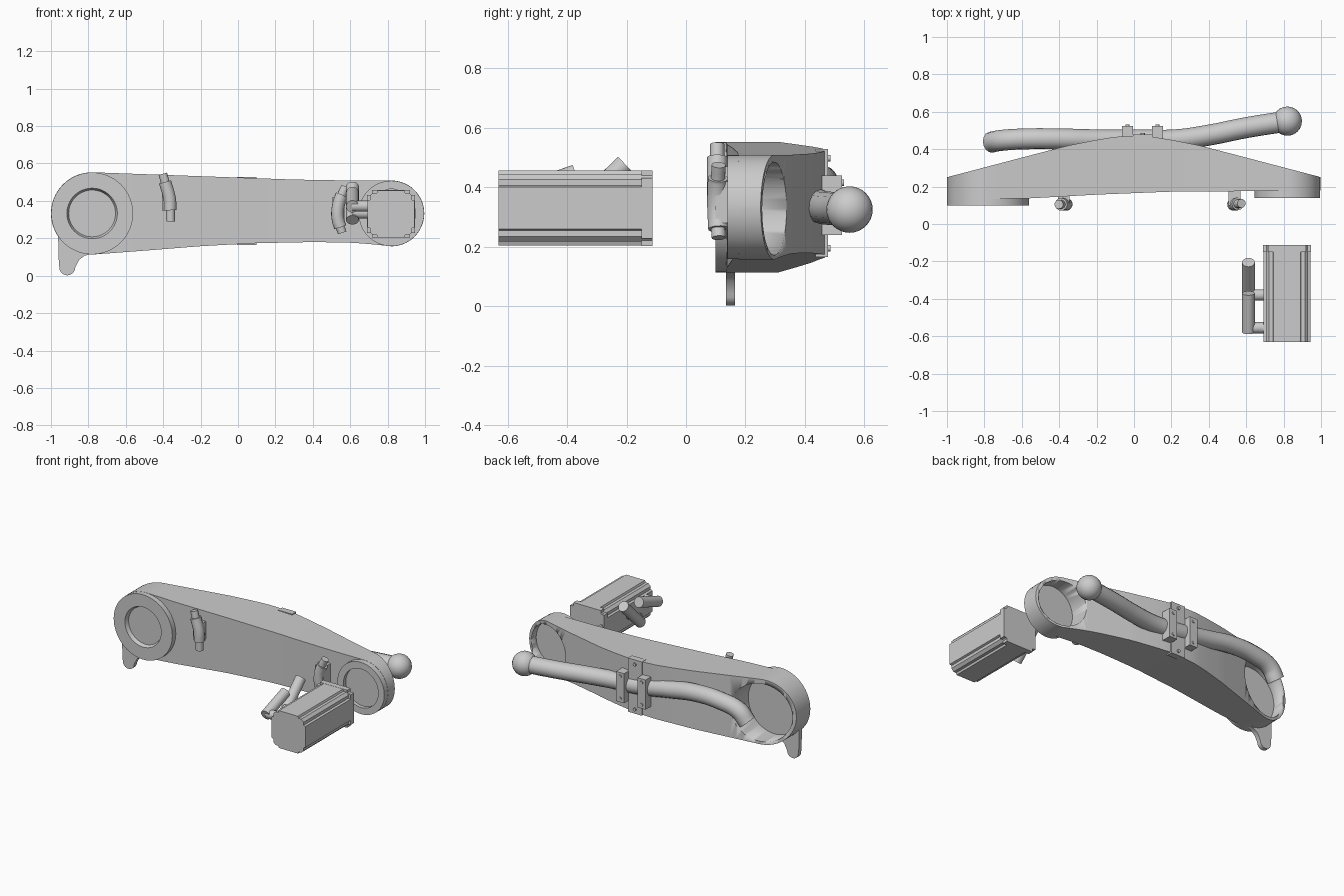
import bpy, bmesh, math
from mathutils import Vector

if "Cube" in bpy.data.objects:
    bpy.data.objects.remove(bpy.data.objects["Cube"])


def finish(name, bm, angle=35):
    bmesh.ops.recalc_face_normals(bm, faces=bm.faces)
    me = bpy.data.meshes.new(name)
    bm.to_mesh(me)
    bm.free()
    ob = bpy.data.objects.new(name, me)
    bpy.context.collection.objects.link(ob)
    bpy.ops.object.select_all(action='DESELECT')
    ob.select_set(True)
    bpy.context.view_layer.objects.active = ob
    bpy.ops.object.shade_smooth_by_angle(angle=math.radians(angle))
    return ob


def box(name, x0, x1, y0, y1, z0, z1):
    bm = bmesh.new()
    bmesh.ops.create_cube(bm, size=1)
    for v in bm.verts:
        v.co = ((x0 + x1) / 2 + v.co.x * (x1 - x0),
                (y0 + y1) / 2 + v.co.y * (y1 - y0),
                (z0 + z1) / 2 + v.co.z * (z1 - z0))
    return finish(name, bm)


def rod(name, a, b, r, seg=24):
    a, b = Vector(a), Vector(b)
    bm = bmesh.new()
    bmesh.ops.create_cone(bm, cap_ends=True, segments=seg, radius1=r, radius2=r, depth=(b - a).length)
    q = Vector((0, 0, 1)).rotation_difference(b - a)
    for v in bm.verts:
        v.co = q @ v.co + (a + b) / 2
    return finish(name, bm)


def prism(name, pts, y0, y1):
    """Extrude an (x, z) outline along y."""
    bm = bmesh.new()
    face = bm.faces.new([bm.verts.new((x, y0, z)) for x, z in pts])
    out = bmesh.ops.extrude_face_region(bm, geom=[face])['geom']
    bmesh.ops.translate(bm, vec=(0, y1 - y0, 0), verts=[g for g in out if isinstance(g, bmesh.types.BMVert)])
    return finish(name, bm)


def lathe(name, cx, cz, prof, seg=64):
    """Revolve (radius, y) profile about a y axis through (cx, cz)."""
    bm = bmesh.new()
    vs = [bm.verts.new((cx + r, y, cz)) for r, y in prof]
    es = [bm.edges.new(p) for p in zip(vs, vs[1:])]
    bmesh.ops.spin(bm, geom=vs + es, cent=(cx, 0, cz), axis=(0, 1, 0), angle=2 * math.pi, steps=seg)
    bmesh.ops.remove_doubles(bm, verts=bm.verts, dist=1e-4)
    return finish(name, bm)


def tube(name, pts, r):
    """Smooth capped tube through the given points."""
    cu = bpy.data.curves.new(name, 'CURVE')
    cu.dimensions = '3D'
    cu.bevel_depth, cu.bevel_resolution, cu.resolution_u = r, 5, 8
    cu.use_fill_caps = True
    sp = cu.splines.new('BEZIER')
    sp.bezier_points.add(len(pts) - 1)
    for bp, p in zip(sp.bezier_points, pts):
        bp.co = p
        bp.handle_left_type = bp.handle_right_type = 'AUTO'
    ob = bpy.data.objects.new(name, cu)
    bpy.context.collection.objects.link(ob)
    return ob


def lerp(tab, x):
    for (xa, a), (xb, b) in zip(tab, tab[1:]):
        if x <= xb:
            return a + (b - a) * (x - xa) / (xb - xa)
    return tab[-1][1]


# main arm: round-ended outline with a bowed back
ZC, LX, LR, RX, RR = 0.333, -0.78, 0.22, 0.82, 0.176
TOP = [(-.78, .553), (-.2, .532), (.3, .514), (.6, .509), (.82, .509)]
BOT = [(-.78, .113), (-.5, .134), (-.2, .158), (.1, .174), (.4, .18), (.6, .177), (.72, .168), (.82, .157)]
BACK = [(0, .47), (.1, .466), (.2, .45), (.35, .42), (.6, .355), (1, .25)]
FRONT = [(-1, .13), (-.56, .137), (-.2, .157), (.2, .173), (1, .178)]
cols = []
for i in range(17):
    t = math.pi / 2 * i / 16
    h = max(LR * math.sin(t), .0005)
    cols.append((LX - LR * math.cos(t), ZC - h, ZC + h))
for i in range(1, 40):
    x = LX + (RX - LX) * i / 40
    cols.append((x, lerp(BOT, x), lerp(TOP, x)))
for i in range(17):
    t = math.pi / 2 * i / 16
    h = max(RR * math.cos(t), .0005)
    cols.append((RX + RR * math.sin(t), ZC - h, ZC + h))
bm = bmesh.new()
rings = []
for x, lo, hi in cols:
    f, b = lerp(FRONT, x), lerp(BACK, abs(x))
    rings.append([bm.verts.new(c) for c in ((x, f, lo), (x, b, lo), (x, b, hi), (x, f, hi))])
for p, q in zip(rings, rings[1:]):
    for k in range(4):
        bm.faces.new((p[k], p[(k + 1) % 4], q[(k + 1) % 4], q[k]))
bm.faces.new(rings[0])
bm.faces.new(rings[-1])
arm = finish("arm", bm, 30)

# round pockets in the back
for name, x, r, floor in (("pocket_cutter_left", LX, .195, .17), ("pocket_cutter_right", RX, .156, .205)):
    cut = rod(name, (x, floor, ZC - .005), (x, .7, ZC - .005), r, 64)
    cut.hide_render = True
    cut.hide_set(True)
    mod = arm.modifiers.new(name, 'BOOLEAN')
    mod.operation, mod.object, mod.solver = 'DIFFERENCE', cut, 'EXACT'

# front bosses with recessed centres
lathe("left_boss", LX, ZC, [(0, .125), (.125, .125), (.135, .10), (.219, .10), (.219, .155), (0, .155)])
lathe("right_boss", RX, ZC, [(0, .165), (.13, .165), (.13, .14), (.175, .14), (.175, .19), (0, .19)])

# stop tab under the left end
tab = [(-.962, .22), (-.958, .07)]
tab += [(-.913 + .042 * math.cos(a), .043 + .041 * math.sin(a))
        for a in [math.pi + math.pi * i / 10 for i in range(11)]]
tab += [(-.85, .085), (-.82, .107), (-.77, .118), (-.77, .22)]
prism("stop_tab", tab, .135, .165)

# cable tube with ball end
tube("cable_tube", [(-.765, .437, .31), (-.71, .447, .375), (-.58, .455, .41), (-.4, .455, .415), (-.2, .45, .385),
                    (.05, .45, .345), (.22, .45, .335), (.4, .475, .33), (.6, .515, .327), (.82, .55, .325)], .056)
bm = bmesh.new()
bmesh.ops.create_uvsphere(bm, u_segments=24, v_segments=16, radius=.078)
bmesh.ops.translate(bm, vec=(.82, .55, .325), verts=bm.verts)
finish("ball_end", bm)

# tube clamp: base plate, two brackets and bolts
box("clamp_plate", -.005, .1, .435, .478, .165, .528)
for z in (.195, .498):
    rod("plate_bolt", (.047, .47, z), (.047, .486, z), .011, 12)
for i, x in enumerate((-.035, .125)):
    box(f"clamp_bracket_{i}", x - .03, x + .03, .44, .525, .24, .44)
    for z in (.265, .415):
        rod("bracket_bolt", (x, .52, z), (x, .531, z), .011, 12)

# cable clips on the front face
CLIPS = {"left": [(-.402, .105, .545), (-.387, .105, .49), (-.365, .105, .41), (-.36, .105, .29)],
         "right": [(.575, .11, .475), (.55, .107, .42), (.533, .105, .35), (.537, .107, .29), (.557, .11, .23)]}
for side, pts in CLIPS.items():
    tube(side + "_clip_cable", pts, .024)
    mid = [Vector(pts[0]).lerp(Vector(pts[1]), .8)] + [Vector(p) for p in pts[1:-1]]
    mid.append(Vector(pts[-2]).lerp(Vector(pts[-1]), .5))
    tube(side + "_clip_sleeve", mid, .034)
box("left_clip_base", -.405, -.345, .10, .16, .35, .47)
box("right_clip_base", .505, .57, .10, .18, .28, .42)


# detached motor: notched, grooved body and flange
def square(h, corner):
    pts = []
    for k in range(4):
        c, s = round(math.cos(k * math.pi / 2)), round(math.sin(k * math.pi / 2))
        for a, b in corner:
            u, v = h - a, h - b
            pts.append((.818 + u * c - v * s, .33 + u * s + v * c))
    return pts


prism("motor_body", square(.126, [(0, .055), (.013, .05), (.013, .03), (.03, .013), (.05, .013), (.055, 0)]), -.63, -.148)
prism("motor_flange", square(.127, [(0, .025), (.018, .025), (.025, .018), (.025, 0)]), -.15, -.113)

# motor connectors
rod("connector_long", (.612, -.39, .298), (.612, -.205, .478), .034)
rod("connector_short", (.612, -.578, .37), (.612, -.37, .443), .034)
rod("connector_stub_front", (.61, -.555, .372), (.71, -.555, .372), .03)
rod("connector_stub_back", (.61, -.38, .335), (.71, -.38, .335), .03)
